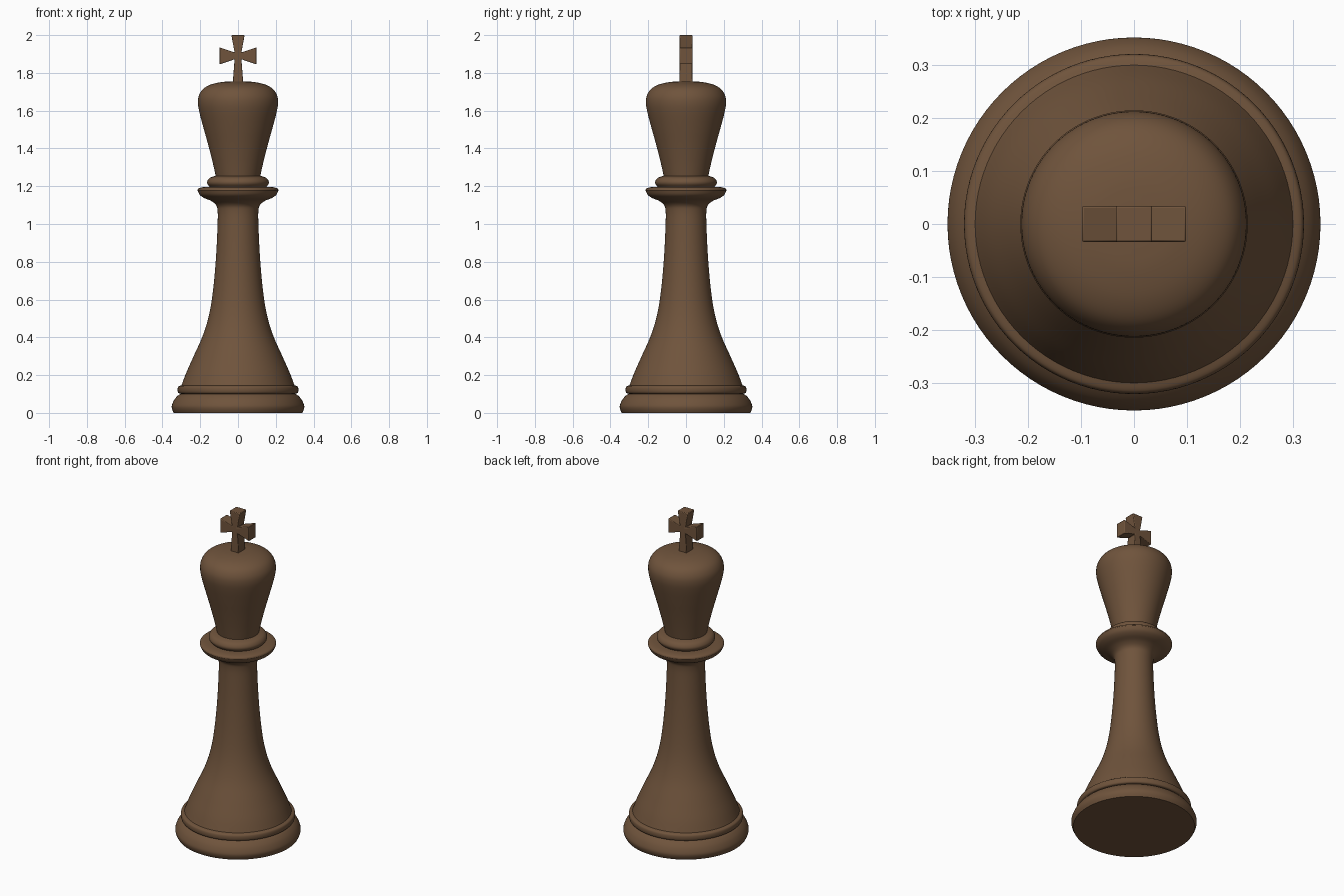
import bpy, bmesh
from math import sin, cos, pi, radians
from mathutils import Matrix

if "Cube" in bpy.data.objects:
    bpy.data.objects.remove(bpy.data.objects["Cube"])

SIDES = 96
wood = bpy.data.materials.new("dark_wood")
wood.diffuse_color = (0.16, 0.088, 0.045, 1)
wood.use_nodes = True
wood.node_tree.nodes["Principled BSDF"].inputs["Base Color"].default_value = wood.diffuse_color


def smooth_line(pts, steps=5):
    """Catmull-Rom curve through the (radius, height) points."""
    ext = [pts[0]] + pts + [pts[-1]]
    out = []
    for a, b, c, d in zip(ext, ext[1:], ext[2:], ext[3:]):
        for k in range(steps):
            t = k / steps
            out.append(tuple(0.5 * (2 * q + (r - p) * t + (2 * p - 5 * q + 4 * r - s) * t**2
                                    + (3 * q - p - 3 * r + s) * t**3)
                             for p, q, r, s in zip(a, b, c, d)))
    return out + [pts[-1]]


def finish(name, bm, angle):
    bmesh.ops.recalc_face_normals(bm, faces=bm.faces)
    mesh = bpy.data.meshes.new(name)
    bm.to_mesh(mesh)
    bm.free()
    obj = bpy.data.objects.new(name, mesh)
    bpy.context.collection.objects.link(obj)
    mesh.materials.append(wood)
    bpy.ops.object.select_all(action='DESELECT')
    obj.select_set(True)
    bpy.context.view_layer.objects.active = obj
    bpy.ops.object.shade_smooth_by_angle(angle=radians(angle))
    return obj


# Turned profile: each section is smooth inside, with a crease where sections meet
sections = [
    # base foot
    [(0.34, 0.0), (0.349, 0.02), (0.35, 0.04), (0.337, 0.07), (0.318, 0.092), (0.303, 0.101)],
    # base ring
    [(0.303, 0.101), (0.316, 0.106), (0.32, 0.122), (0.316, 0.139), (0.299, 0.146)],
    # stem, flaring out under the collar
    [(0.299, 0.146), (0.275, 0.21), (0.235, 0.30), (0.186, 0.41), (0.153, 0.52), (0.132, 0.65),
     (0.116, 0.83), (0.108, 1.0), (0.108, 1.07), (0.116, 1.10), (0.142, 1.122), (0.18, 1.138),
     (0.203, 1.155), (0.214, 1.178)],
    # collar lip
    [(0.214, 1.178), (0.209, 1.188), (0.185, 1.195), (0.15, 1.197)],
    # collar ring
    [(0.15, 1.197), (0.162, 1.212), (0.162, 1.228), (0.148, 1.245), (0.118, 1.255)],
    # head and dome
    [(0.118, 1.255), (0.135, 1.33), (0.158, 1.42), (0.183, 1.51), (0.204, 1.59), (0.212, 1.64),
     (0.207, 1.68), (0.185, 1.715), (0.145, 1.738), (0.09, 1.751), (0.04, 1.755)],
]
profile = []
for sec in sections:
    profile += smooth_line(sec)[:-1]
profile.append(sections[-1][-1])

bm = bmesh.new()
rings = [[bm.verts.new((r * cos(2 * pi * i / SIDES), r * sin(2 * pi * i / SIDES), z))
          for i in range(SIDES)] for r, z in profile]
for lo, hi in zip(rings, rings[1:]):
    for i in range(SIDES):
        j = (i + 1) % SIDES
        bm.faces.new((lo[i], lo[j], hi[j], hi[i]))
bm.faces.new(rings[0])
bm.faces.new(rings[-1])
finish("turned_body", bm, 30)

# Cross: flared arms around a narrow square centre
CZ, N = 1.89, 0.018
outline = [(-0.028, 1.745), (-N, CZ - N), (-0.098, 1.845), (-0.098, 1.935), (-N, CZ + N), (-0.035, 2.0)]
outline += [(-x, z) for x, z in reversed(outline)]
bm = bmesh.new()
front = bm.faces.new([bm.verts.new((x, -0.034, z)) for x, z in outline])
ext = bmesh.ops.extrude_face_region(bm, geom=[front], use_keep_orig=True)
bmesh.ops.translate(bm, vec=(0, 0.068, 0),
                    verts=[g for g in ext["geom"] if isinstance(g, bmesh.types.BMVert)])
cross = finish("top_cross", bm, 30)
bevel = cross.modifiers.new("soft_edges", 'BEVEL')
bevel.width = 0.004
bevel.segments = 2
bevel.limit_method = 'ANGLE'
